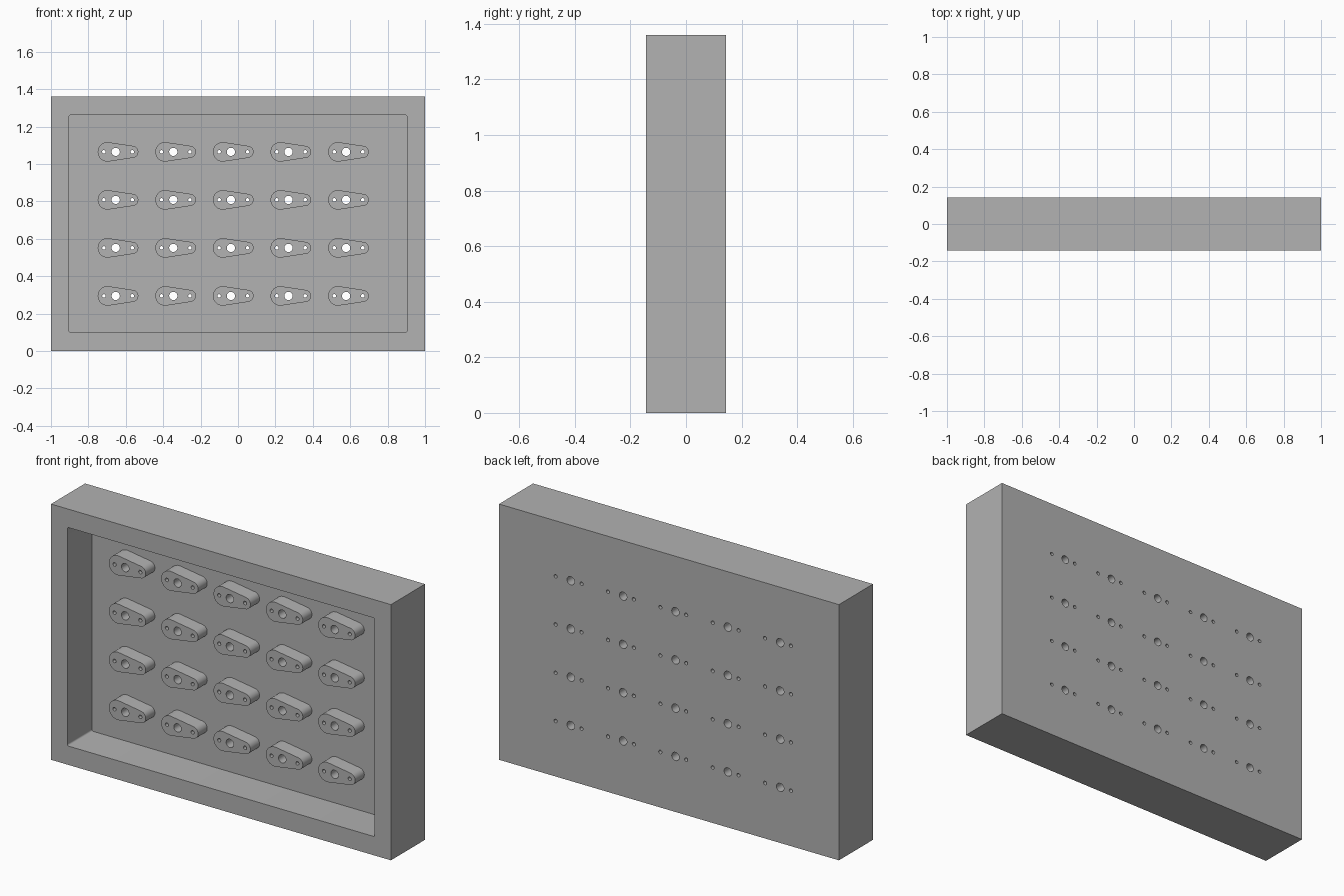
import bpy, bmesh
from math import sin, cos, acos, pi, radians

if "Cube" in bpy.data.objects:
    bpy.data.objects.remove(bpy.data.objects["Cube"])

W, H, D = 2.0, 1.36, 0.286          # overall tray size
FRONT, BACK = -D / 2, D / 2
FLOOR = FRONT + 0.206               # recess floor
BOSS_FRONT = FLOOR - 0.077
WALL = 0.096

grey = bpy.data.materials.new("light grey")
grey.use_nodes = True
COLOUR = (0.445, 0.445, 0.445, 1)
grey.diffuse_color = COLOUR
grey.node_tree.nodes["Principled BSDF"].inputs["Base Color"].default_value = COLOUR


def arc(cx, cz, r, start, end, n):
    """Points along an arc in the front plane."""
    return [(cx + r * cos(start + (end - start) * i / n),
             cz + r * sin(start + (end - start) * i / n)) for i in range(n + 1)]


def prism(bm, points, y0, y1):
    """Closed front-plane profile extruded from y0 to y1."""
    face = bm.faces.new([bm.verts.new((x, y0, z)) for x, z in points])
    out = bmesh.ops.extrude_face_region(bm, geom=[face])
    moved = [v for v in out["geom"] if isinstance(v, bmesh.types.BMVert)]
    bmesh.ops.translate(bm, verts=moved, vec=(0, y1 - y0, 0))


def build(name, solids):
    bm = bmesh.new()
    for points, y0, y1 in solids:
        prism(bm, points, y0, y1)
    bmesh.ops.recalc_face_normals(bm, faces=bm.faces)
    mesh = bpy.data.meshes.new(name)
    bm.to_mesh(mesh)
    bm.free()
    mesh.materials.append(grey)
    obj = bpy.data.objects.new(name, mesh)
    bpy.context.collection.objects.link(obj)
    return obj


def rounded_rect(x, z0, z1, r):
    corners = [(x - r, z1 - r), (r - x, z1 - r), (r - x, z0 + r), (x - r, z0 + r)]
    return [p for i, (cx, cz) in enumerate(corners)
            for p in arc(cx, cz, r, i * pi / 2, (i + 1) * pi / 2, 4)]


def teardrop(x, z):
    """Tapered boss outline: wide round end at left, narrow at right."""
    xa, ra, xb, rb = -0.044, 0.052, 0.089, 0.032
    t = acos((ra - rb) / (xb - xa))
    return (arc(x + xa, z, ra, t, 2 * pi - t, 28)
            + arc(x + xb, z, rb, -t, t, 20))


def circle(x, z, r, n):
    return arc(x, z, r, 0, 2 * pi, n)[:-1]


# Grid of bosses, each with one large and two small through holes
centres = [(-0.654 + 0.308 * i, 0.295 + 0.2567 * j) for i in range(5) for j in range(4)]
holes = []
for x, z in centres:
    for dx, r, n in ((0, 0.022, 32), (-0.063, 0.0095, 20), (0.089, 0.0095, 20)):
        holes.append((circle(x + dx, z, r, n), FRONT - 0.05, BACK + 0.05))

outline = [(-W / 2, 0), (W / 2, 0), (W / 2, H), (-W / 2, H)]
tray = build("tray", [(outline, FRONT, BACK)])
cavity = build("cavity_cutter",
               [(rounded_rect(W / 2 - WALL, WALL + 0.004, H - WALL - 0.002, 0.009),
                 FRONT - 0.05, FLOOR)])
bosses = build("bosses", [(teardrop(x, z), BOSS_FRONT, FLOOR + 0.02) for x, z in centres])
drills = build("hole_cutter", holes)

# Hollow the tray, fuse the bosses to its floor, then drill everything
tools = ((cavity, 'DIFFERENCE'), (bosses, 'UNION'), (drills, 'DIFFERENCE'))
bpy.context.view_layer.objects.active = tray
for tool, operation in tools:
    mod = tray.modifiers.new(tool.name, 'BOOLEAN')
    mod.operation, mod.solver, mod.object = operation, 'EXACT', tool
    bpy.ops.object.modifier_apply(modifier=mod.name)
for tool, _ in tools:
    bpy.data.objects.remove(tool)

# Smooth the round walls, keep the rims crisp
bpy.ops.object.select_all(action='DESELECT')
tray.select_set(True)
bpy.ops.object.shade_smooth_by_angle(angle=radians(30))
